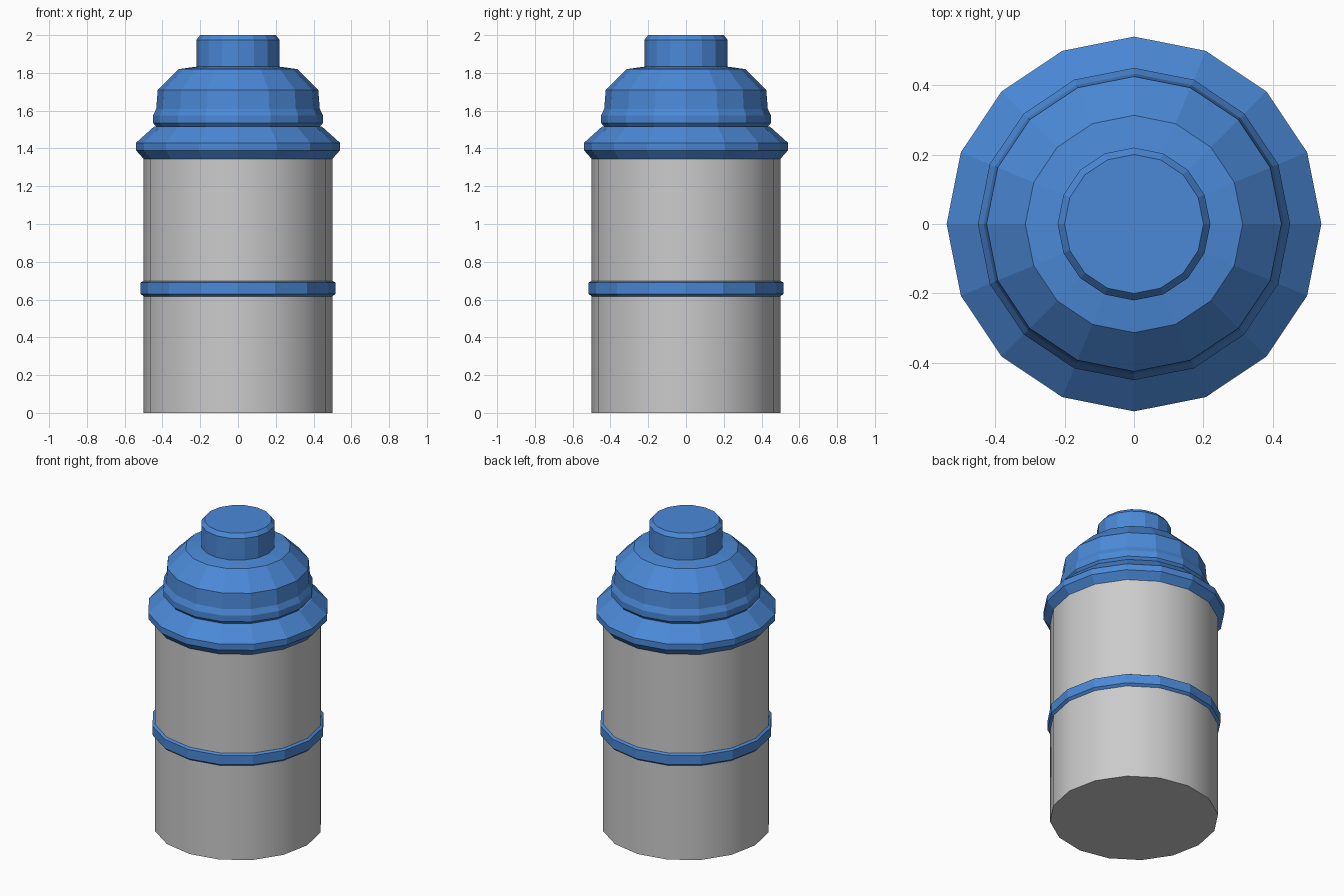
import bpy, bmesh
from math import cos, sin, tau, radians

if "Cube" in bpy.data.objects:
    bpy.data.objects.remove(bpy.data.objects["Cube"])

SIDES = 16

blue = bpy.data.materials.new("blue_plastic")
blue.diffuse_color = (0.07, 0.25, 0.68, 1)
blue.use_nodes = True
blue.node_tree.nodes["Principled BSDF"].inputs["Base Color"].default_value = blue.diffuse_color


def lathe(name, profile, material=None, closed=False):
    """Revolve (radius, z) points about z; cap the ends or join them in a loop."""
    bm = bmesh.new()
    rings = [[bm.verts.new((r * cos(tau * i / SIDES), r * sin(tau * i / SIDES), z))
              for i in range(SIDES)] for r, z in profile]
    pairs = list(zip(rings, rings[1:]))
    if closed:
        pairs.append((rings[-1], rings[0]))
    else:
        bm.faces.new(rings[0][::-1])
        bm.faces.new(rings[-1])
    for a, b in pairs:
        for i in range(SIDES):
            j = (i + 1) % SIDES
            bm.faces.new((a[i], a[j], b[j], b[i]))
    bmesh.ops.recalc_face_normals(bm, faces=bm.faces)
    mesh = bpy.data.meshes.new(name)
    bm.to_mesh(mesh)
    bm.free()
    obj = bpy.data.objects.new(name, mesh)
    bpy.context.collection.objects.link(obj)
    if material:
        mesh.materials.append(material)
    return obj


# Smooth grey flask body
body = lathe("flask_body", [(0.5, 0), (0.5, 1.345)])
bpy.context.view_layer.objects.active = body
body.select_set(True)
bpy.ops.object.shade_smooth_by_angle(angle=radians(30))

# Bevelled band around the body
lathe("body_band", [(0.498, 0.615), (0.515, 0.63), (0.515, 0.69), (0.498, 0.70)],
      blue, closed=True)

# Faceted lid: flared collar, rim, dome and stopper
lathe("lid", [(0.5, 1.345), (0.54, 1.39), (0.54, 1.43), (0.445, 1.515),
              (0.435, 1.517), (0.45, 1.535), (0.45, 1.575), (0.433, 1.61),
              (0.425, 1.71), (0.313, 1.82), (0.22, 1.833), (0.22, 1.975),
              (0.2, 2.0)], blue)
